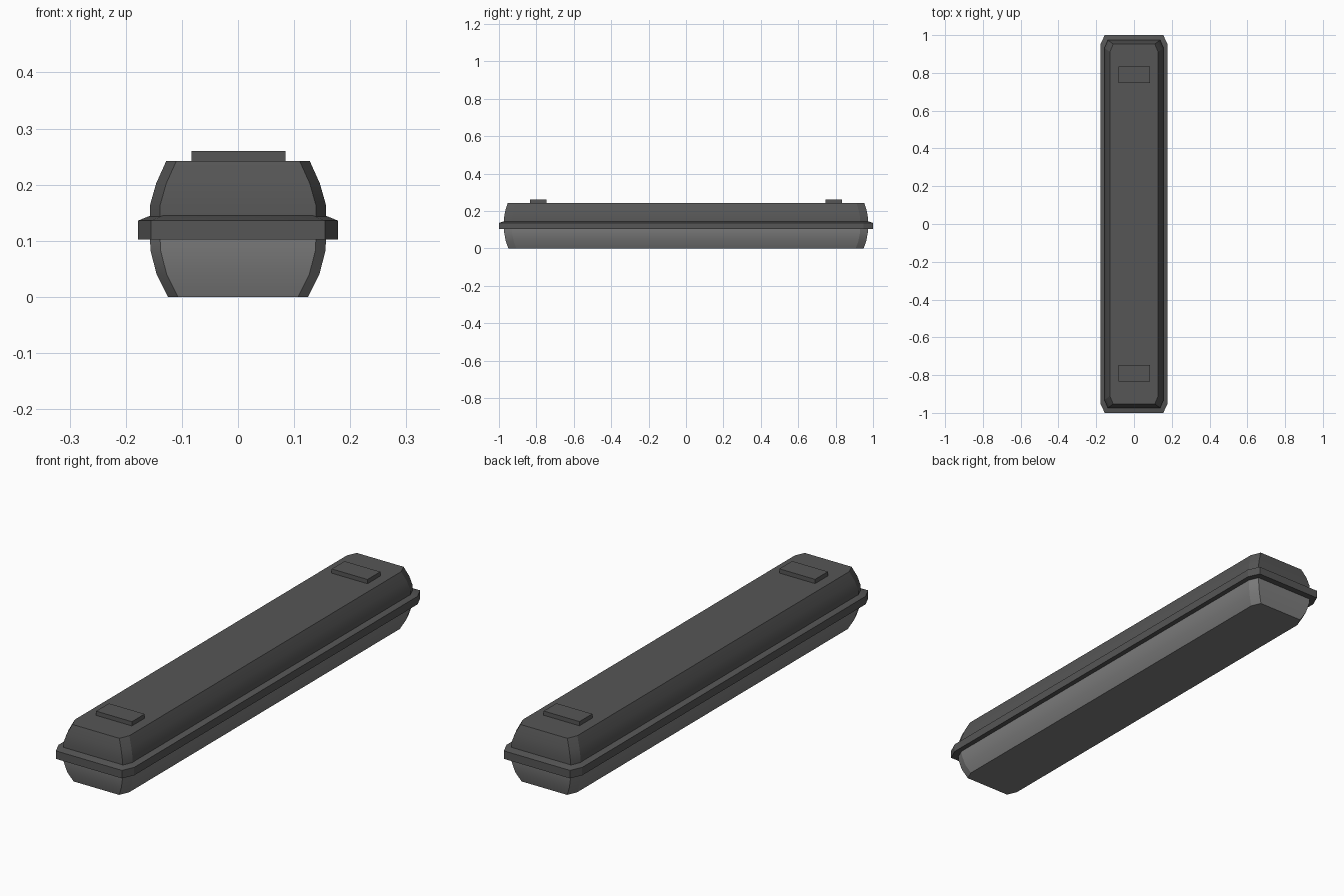
import bpy, bmesh, math

if "Cube" in bpy.data.objects:
    bpy.data.objects.remove(bpy.data.objects["Cube"])


def material(name, color):
    m = bpy.data.materials.new(name)
    m.diffuse_color = (*color, 1)
    m.use_nodes = True
    m.node_tree.nodes["Principled BSDF"].inputs["Base Color"].default_value = m.diffuse_color
    return m


dark = material("dark grey", (0.093, 0.093, 0.093))
light = material("mid grey", (0.205, 0.205, 0.205))


def octagon(x, y, z, cx, cy):
    """Rectangle ring with chamfered corners, counter-clockwise."""
    return [(x, -y + cy, z), (x, y - cy, z), (x - cx, y, z), (-x + cx, y, z),
            (-x, y - cy, z), (-x, -y + cy, z), (-x + cx, -y, z), (x - cx, -y, z)]


def loft(name, rings, mat, cx, cy):
    """Solid through stacked chamfered rings given as (half x, half y, z)."""
    bm = bmesh.new()
    loops = [[bm.verts.new(p) for p in octagon(*r, cx, cy)] for r in rings]
    for a, b in zip(loops, loops[1:]):
        for i in range(8):
            j = (i + 1) % 8
            bm.faces.new((a[i], a[j], b[j], b[i]))
    bm.faces.new(loops[0][::-1])
    bm.faces.new(loops[-1])
    bmesh.ops.recalc_face_normals(bm, faces=bm.faces[:])
    me = bpy.data.meshes.new(name)
    bm.to_mesh(me)
    bm.free()
    me.materials.append(mat)
    ob = bpy.data.objects.new(name, me)
    bpy.context.collection.objects.link(ob)
    bpy.ops.object.select_all(action='DESELECT')
    ob.select_set(True)
    bpy.context.view_layer.objects.active = ob
    bpy.ops.object.shade_smooth_by_angle(angle=math.radians(20))
    return ob


# lower tray, bulging towards the rim
loft("lower_tray", [(0.125, 0.950, 0.0), (0.145, 0.964, 0.04),
                    (0.156, 0.972, 0.083), (0.157, 0.973, 0.11)],
     light, 0.018, 0.042)

# projecting rim with a sloped top edge
loft("rim", [(0.178, 1.0, 0.102), (0.178, 1.0, 0.136), (0.156, 0.973, 0.145)],
     dark, 0.023, 0.05)

# upper lid, tapering to a flat top
loft("upper_lid", [(0.157, 0.973, 0.125), (0.157, 0.973, 0.163),
                   (0.146, 0.966, 0.202), (0.128, 0.953, 0.242)],
     dark, 0.018, 0.042)

# mounting pads on the lid
for name, y in (("front_pad", -0.79), ("back_pad", 0.79)):
    bpy.ops.mesh.primitive_cube_add(size=1, location=(0.001, y, 0.25))
    pad = bpy.context.object
    pad.name = name
    pad.scale = (0.168, 0.086, 0.02)
    pad.data.materials.append(dark)
